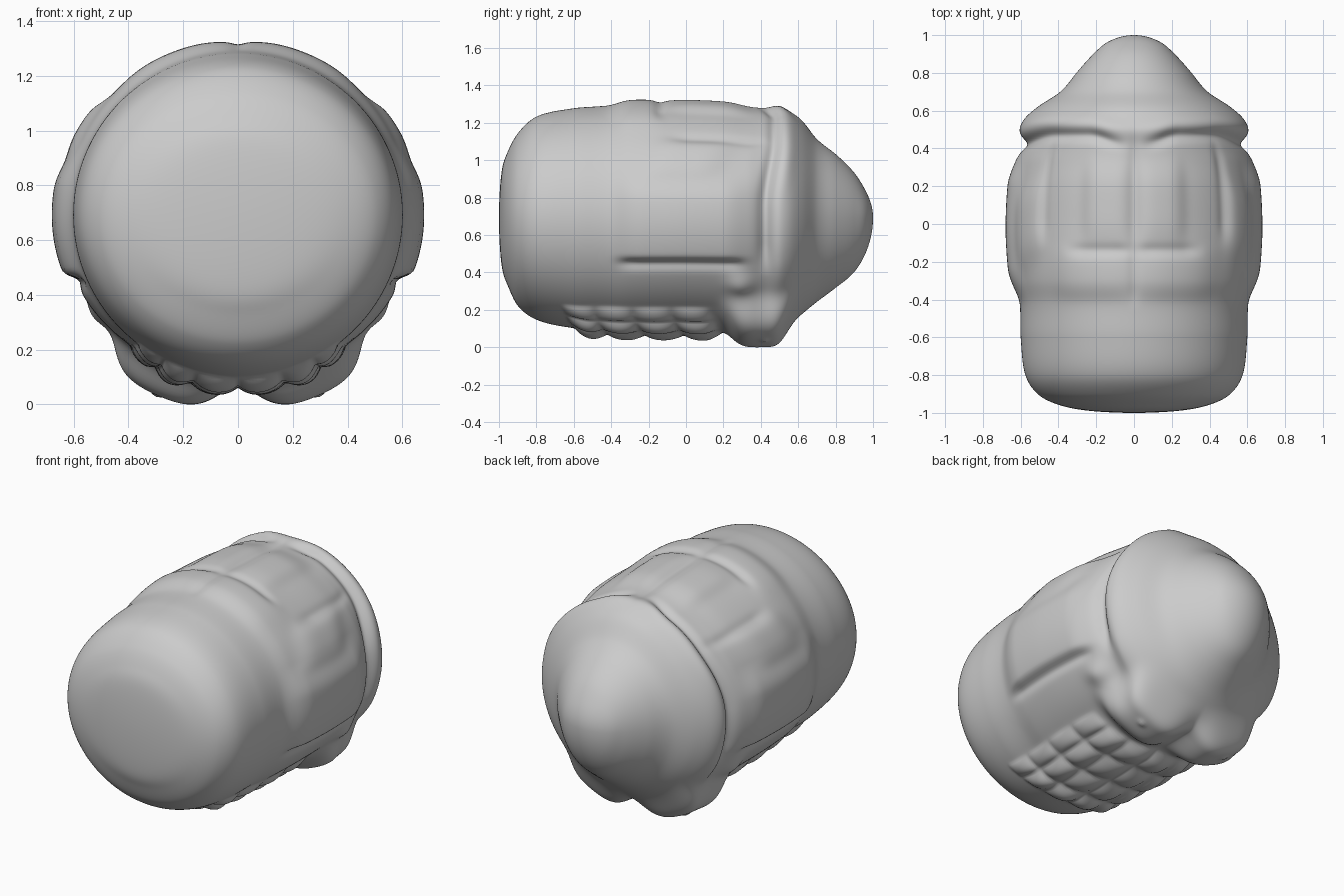
import bpy
import bmesh
from math import sin, cos, pi, acos, exp, degrees

if "Cube" in bpy.data.objects:
    bpy.data.objects.remove(bpy.data.objects["Cube"])

CZ = 0.68  # height of the long axis

# stations along the body: y, half width, top z, bottom z
STATIONS = [
    (-1.0, 0.0, 0.68, 0.68), (-0.985, 0.27, 0.93, 0.42), (-0.95, 0.42, 1.04, 0.31),
    (-0.9, 0.51, 1.13, 0.21), (-0.8, 0.575, 1.22, 0.135), (-0.6, 0.60, 1.265, 0.09),
    (-0.42, 0.605, 1.28, 0.085), (-0.3, 0.63, 1.305, 0.08), (-0.15, 0.645, 1.305, 0.08),
    (0.0, 0.65, 1.295, 0.08), (0.2, 0.64, 1.285, 0.075), (0.33, 0.62, 1.27, 0.07),
    (0.42, 0.59, 1.27, 0.07), (0.5, 0.59, 1.275, 0.075), (0.56, 0.575, 1.245, 0.115),
    (0.62, 0.51, 1.20, 0.165), (0.7, 0.39, 1.10, 0.23), (0.8, 0.305, 1.02, 0.305),
    (0.9, 0.215, 0.92, 0.39), (0.96, 0.145, 0.825, 0.49), (1.0, 0.0, 0.68, 0.68),
]


def angle_of(y):
    return acos(max(-1.0, min(1.0, -y)))


KEYS = [angle_of(s[0]) for s in STATIONS]


def slope(i, k):
    if i == 0 or i == len(KEYS) - 1:
        j = 1 if i == 0 else i
        return (STATIONS[j][k] - STATIONS[j - 1][k]) / (KEYS[j] - KEYS[j - 1])
    return (STATIONS[i + 1][k] - STATIONS[i - 1][k]) / (KEYS[i + 1] - KEYS[i - 1])


def profile(t, k):
    """Smooth cubic interpolation of one station column."""
    i = 0
    while i < len(KEYS) - 2 and t > KEYS[i + 1]:
        i += 1
    h = KEYS[i + 1] - KEYS[i]
    u = (t - KEYS[i]) / h
    a, b = STATIONS[i][k], STATIONS[i + 1][k]
    return ((2*u**3 - 3*u*u + 1) * a + (u**3 - 2*u*u + u) * h * slope(i, k)
            + (3*u*u - 2*u**3) * b + (u**3 - u*u) * h * slope(i + 1, k))


def step(v, a, b):
    u = max(0.0, min(1.0, (v - a) / (b - a)))
    return u * u * (3 - 2 * u)


def band(v, a, b, soft):
    return step(v, a - soft, a + soft) * (1 - step(v, b - soft, b + soft))


def gauss(v, c, w):
    return exp(-((v - c) / w) ** 2)


def pad(y, d, yc, dc, yw, dw):
    return exp(-min(40, ((y - yc) / yw) ** 4 + ((d - dc) / dw) ** 4))


def cell(v, edges):
    for a, b in zip(edges, edges[1:]):
        if a <= v <= b:
            return sin(pi * (v - a) / (b - a)) ** 0.6 if a < v < b else 0.0
    return 0.0


def relief(y, d):
    """Muscle relief; d = degrees away from straight down, mirrored."""
    r = 0.0
    # chest pads with small points
    r += 0.112 * pad(y, d, 0.39, 24, 0.165, 19)
    r += 0.014 * exp(-((y - 0.42) / 0.018) ** 2 - ((d - 25) / 1.6) ** 2)
    # rows of stomach pads
    if d < 45 and -0.7 < y < 0.3:
        ys = y + 0.0022 * d
        r += 0.025 * band(y, -0.55, 0.17, 0.07) * (1 - step(d, 20, 40))
        r += 0.036 * cell(ys, (-0.58, -0.41, -0.21, 0.0, 0.2)) * cell(d, (0, 15, 27, 37)) \
            * (1 - 0.4 * step(d, 20, 36))
    # side plates with a sharp lower edge
    r += 0.03 * step(d, 65, 71) * (1 - step(d, 98, 116)) * band(y, -0.33, 0.3, 0.1)
    r -= 0.016 * gauss(d, 66, 3) * band(y, -0.34, 0.28, 0.06)
    # armpit knob
    r += 0.026 * exp(-((y - 0.29) / 0.07) ** 2 - ((d - 54) / 6) ** 2)
    # shoulder blade plates
    r += 0.022 * pad(y, d, 0.0 + 0.004 * (d - 120), 121, 0.2, 11)
    r -= 0.012 * gauss(d, 133, 3) * band(y, -0.05, 0.4, 0.08)
    # upper back pads either side of the spine
    r += 0.024 * pad(y, d, 0.12, 167, 0.22, 10.5)
    r -= 0.015 * gauss(y, -0.14, 0.03) * band(d, 150, 178, 6)
    r -= 0.008 * gauss(d, 180, 2.5) * band(y, -0.4, 0.45, 0.06)
    r += 0.012 * pad(y, d, -0.26, 158, 0.13, 19)
    # shoulder crease and ridge
    yc = 0.47 - 0.05 * step(d, 155, 178) - 0.05 * (1 - step(d, 95, 135))
    r -= 0.028 * gauss(y, yc, 0.03) * band(d, 68, 170, 9)
    r += 0.016 * gauss(y, yc + 0.08, 0.045) * band(d, 55, 172, 12)
    return r


# one lofted body, rings packed towards both rounded ends
RINGS, SEGS = 240, 320
bm = bmesh.new()
front_pole = bm.verts.new((0, -1, CZ))
rings = []
for i in range(1, RINGS):
    t = pi * i / RINGS
    y = -cos(t)
    w, top, bot = (profile(t, k) for k in (1, 2, 3))
    ring = []
    for j in range(SEGS):
        a = 2 * pi * j / SEGS - pi
        r = relief(y, degrees(abs(a)))
        h = (CZ - bot) if cos(a) > 0 else (top - CZ)
        ring.append(bm.verts.new(((w + r) * sin(a), y, CZ - (h + r) * cos(a))))
    rings.append(ring)
back_pole = bm.verts.new((0, 1, CZ))
for j in range(SEGS):
    k = (j + 1) % SEGS
    bm.faces.new((front_pole, rings[0][j], rings[0][k]))
    bm.faces.new((back_pole, rings[-1][k], rings[-1][j]))
    for r0, r1 in zip(rings, rings[1:]):
        bm.faces.new((r0[j], r1[j], r1[k], r0[k]))
for _ in range(2):
    bmesh.ops.smooth_vert(bm, verts=bm.verts, factor=0.4,
                          use_axis_x=True, use_axis_y=False, use_axis_z=True)
low = min(v.co.z for v in bm.verts)
bmesh.ops.translate(bm, verts=bm.verts, vec=(0, 0, -low))
bmesh.ops.recalc_face_normals(bm, faces=bm.faces)
for f in bm.faces:
    f.smooth = True
mesh = bpy.data.meshes.new("torso")
bm.to_mesh(mesh)
bm.free()
bpy.context.collection.objects.link(bpy.data.objects.new("torso", mesh))
